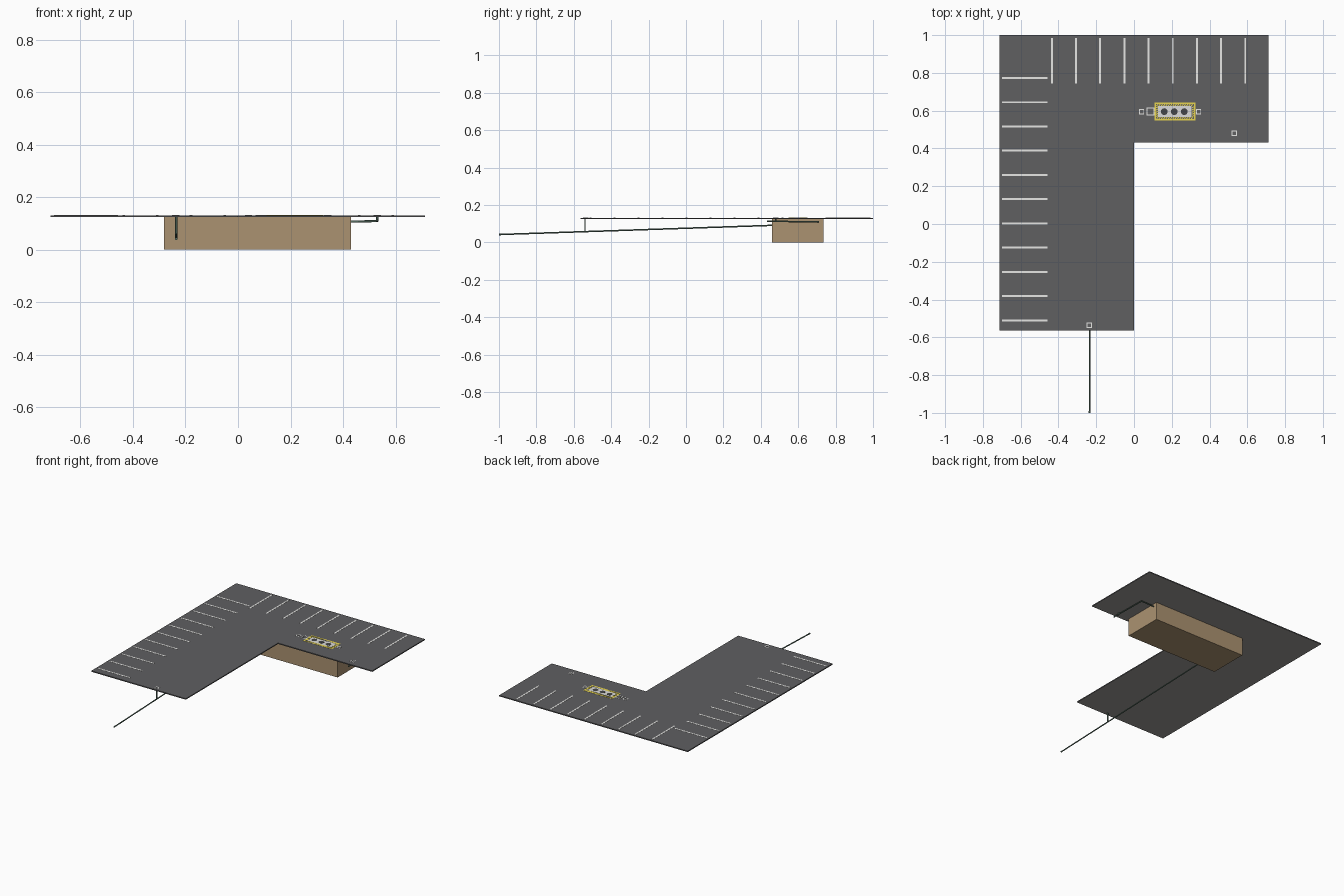
import bpy, bmesh, math
from mathutils import Vector

if "Cube" in bpy.data.objects:
    bpy.data.objects.remove(bpy.data.objects["Cube"])


def material(name, rgb):
    m = bpy.data.materials.new(name)
    m.diffuse_color = (*rgb, 1)
    m.use_nodes = True
    m.node_tree.nodes["Principled BSDF"].inputs["Base Color"].default_value = m.diffuse_color
    return m


ASPHALT = material("asphalt", (0.115, 0.115, 0.120))
GRAVEL = material("gravel base", (0.33, 0.315, 0.30))
TAN = material("tan concrete", (0.41, 0.29, 0.165))
WHITE = material("white paint", (0.88, 0.88, 0.86))
YELLOW = material("yellow paint", (0.80, 0.66, 0.08))
GREY = material("light concrete", (0.72, 0.72, 0.71))
IRON = material("dark iron", (0.06, 0.062, 0.065))
GREEN = material("green pipe", (0.10, 0.17, 0.13))

BASE, TOP = 0.124, 0.131          # slab underside and surface
PAINT = TOP + 0.0008              # top of painted plates


def finish(bm, name, mat):
    bmesh.ops.recalc_face_normals(bm, faces=bm.faces)
    me = bpy.data.meshes.new(name)
    bm.to_mesh(me)
    bm.free()
    me.materials.append(mat)
    ob = bpy.data.objects.new(name, me)
    bpy.context.collection.objects.link(ob)
    return ob


def prism(bm, points, z0, z1):
    """Extrude a flat outline between two heights."""
    face = bm.faces.new([bm.verts.new((x, y, z0)) for x, y in points])
    out = bmesh.ops.extrude_face_region(bm, geom=[face])["geom"]
    verts = [v for v in out if isinstance(v, bmesh.types.BMVert)]
    bmesh.ops.translate(bm, verts=verts, vec=(0, 0, z1 - z0))


def rect(bm, x0, x1, y0, y1, z0=TOP, z1=PAINT):
    prism(bm, [(x0, y0), (x1, y0), (x1, y1), (x0, y1)], z0, z1)


def frame(bm, x0, x1, y0, y1, w):
    """Square-cornered border made from four bars."""
    rect(bm, x0, x1, y0, y0 + w)
    rect(bm, x0, x1, y1 - w, y1)
    rect(bm, x0, x0 + w, y0 + w, y1 - w)
    rect(bm, x1 - w, x1, y0 + w, y1 - w)


def disc(bm, x, y, r, z0, z1, n=24):
    prism(bm, [(x + r * math.cos(i * math.tau / n), y + r * math.sin(i * math.tau / n))
               for i in range(n)], z0, z1)


def pipe(name, a, b, r, mat):
    """Round pipe between two points."""
    a, b = Vector(a), Vector(b)
    bm = bmesh.new()
    bmesh.ops.create_cone(bm, cap_ends=True, segments=20, radius1=r, radius2=r,
                          depth=(b - a).length)
    ob = finish(bm, name, mat)
    ob.location = (a + b) / 2
    ob.rotation_euler = (b - a).to_track_quat('Z', 'Y').to_euler()
    for p in ob.data.polygons:
        p.use_smooth = len(p.vertices) == 4
    return ob


# L-shaped parking surface with a paler gravel underside
bm = bmesh.new()
prism(bm, [(-0.713, -0.563), (0, -0.563), (0, 0.432), (0.711, 0.432), (0.711, 1),
           (-0.713, 1)], BASE, TOP)
slab = finish(bm, "parking_slab", ASPHALT)
slab.data.materials.append(GRAVEL)
for p in slab.data.polygons:
    p.material_index = 1 if p.normal.z < -0.5 else 0

# Underground tank
bm = bmesh.new()
rect(bm, -0.281, 0.43, 0.46, 0.735, 0, BASE)
finish(bm, "underground_tank", TAN)

# Parking bay lines along the back and left edges
bm = bmesh.new()
for i in range(9):
    x = -0.435 + i * 0.128
    rect(bm, x - 0.005, x + 0.005, 0.745, 0.986)
for i in range(11):
    y = 0.773 - i * 0.1283
    rect(bm, -0.70, -0.457, y - 0.005, y + 0.005)
finish(bm, "bay_lines", WHITE)

# Square inspection frames with round lids
frames, lids = bmesh.new(), bmesh.new()
for x, y, h in [(-0.237, -0.536, 0.014), (0.53, 0.48, 0.014), (0.04, 0.595, 0.014),
                (0.342, 0.595, 0.014), (0.088, 0.595, 0.021)]:
    frame(frames, x - h, x + h, y - h, y + h, 0.005)
    disc(lids, x, y, h * 0.5, TOP, PAINT)
finish(frames, "inspection_frames", WHITE)
finish(lids, "inspection_lids", ASPHALT)

# Access pad with three manholes
bm = bmesh.new()
rect(bm, 0.128, 0.305, 0.566, 0.624)
finish(bm, "access_pad", GREY)
bm = bmesh.new()
for x in (0.16, 0.213, 0.266):
    disc(bm, x, 0.595, 0.018, PAINT, PAINT + 0.0006)
finish(bm, "manhole_covers", IRON)

# Yellow hatched border around the pad
bm = bmesh.new()
frame(bm, 0.108, 0.325, 0.548, 0.643, 0.008)
for i in range(16):
    x = 0.117 + i * 0.0122
    for y in (0.556, 0.625):
        prism(bm, [(x, y), (x + 0.006, y), (x + 0.013, y + 0.01), (x + 0.007, y + 0.01)],
              TOP, PAINT)
for i in range(5):
    y = 0.566 + i * 0.0115
    for x in (0.116, 0.306):
        prism(bm, [(x, y), (x + 0.011, y + 0.005), (x + 0.011, y + 0.011), (x, y + 0.006)],
              TOP, PAINT)
finish(bm, "hatched_border", YELLOW)

# Sloping outlet pipe with its riser and end collar
pipe("outlet_pipe", (-0.235, -0.995, 0.042), (-0.235, 0.465, 0.091), 0.004, GREEN)
pipe("outlet_collar", (-0.235, -1.0, 0.0418), (-0.235, -0.99, 0.0421), 0.005, GREEN)
pipe("outlet_riser", (-0.235, -0.54, 0.057), (-0.235, -0.54, BASE), 0.004, GREEN)

# Inlet pipe beside the tank, with bend and riser
pipe("inlet_pipe", (0.53, 0.434, 0.113), (0.53, 0.71, 0.109), 0.004, GREEN)
pipe("inlet_branch", (0.533, 0.706, 0.109), (0.39, 0.706, 0.107), 0.004, GREEN)
pipe("inlet_riser", (0.53, 0.48, 0.112), (0.53, 0.48, BASE), 0.004, GREEN)
